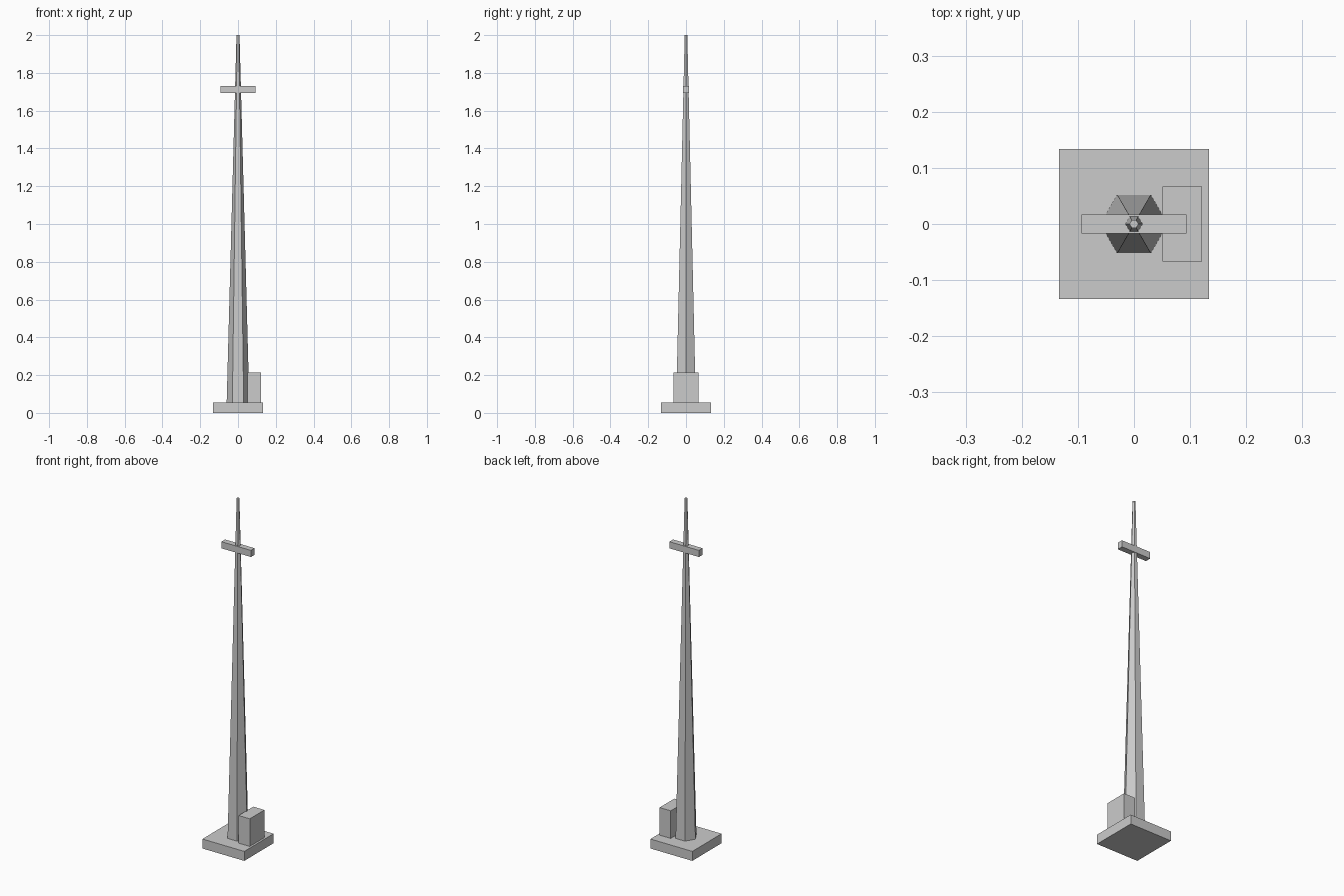
import bpy, bmesh
from math import cos, sin, pi

if "Cube" in bpy.data.objects:
    bpy.data.objects.remove(bpy.data.objects["Cube"])


def make(name, bm):
    bmesh.ops.recalc_face_normals(bm, faces=bm.faces)
    mesh = bpy.data.meshes.new(name)
    bm.to_mesh(mesh)
    bm.free()
    obj = bpy.data.objects.new(name, mesh)
    bpy.context.collection.objects.link(obj)
    return obj


def box(name, lo, hi):
    bm = bmesh.new()
    bmesh.ops.create_cube(bm, size=1)
    for v in bm.verts:
        v.co = [(a + b) / 2 + c * (b - a) for a, b, c in zip(lo, hi, v.co)]
    return make(name, bm)


def hex_taper(name, r_low, r_high, z_low, z_high):
    bm = bmesh.new()
    low, high = [[bm.verts.new((r * cos(i * pi / 3), r * sin(i * pi / 3), z))
                  for i in range(6)]
                 for r, z in ((r_low, z_low), (r_high, z_high))]
    bm.faces.new(low[::-1])
    bm.faces.new(high)
    for i in range(6):
        j = (i + 1) % 6
        bm.faces.new((low[i], low[j], high[j], high[i]))
    return make(name, bm)


# Square foundation slab
box("base_slab", (-0.1333, -0.1333, 0), (0.1333, 0.1333, 0.0545))
# Tapered six-sided mast, corners on the x axis
hex_taper("mast", 0.06, 0.008, 0.0545, 2.0)
# Crossbar near the top
box("crossbar", (-0.0935, -0.0167, 1.693), (0.0935, 0.0167, 1.731))
# Equipment cabinet beside the mast
box("cabinet", (0.0505, -0.0667, 0.0545), (0.1215, 0.0667, 0.2133))
